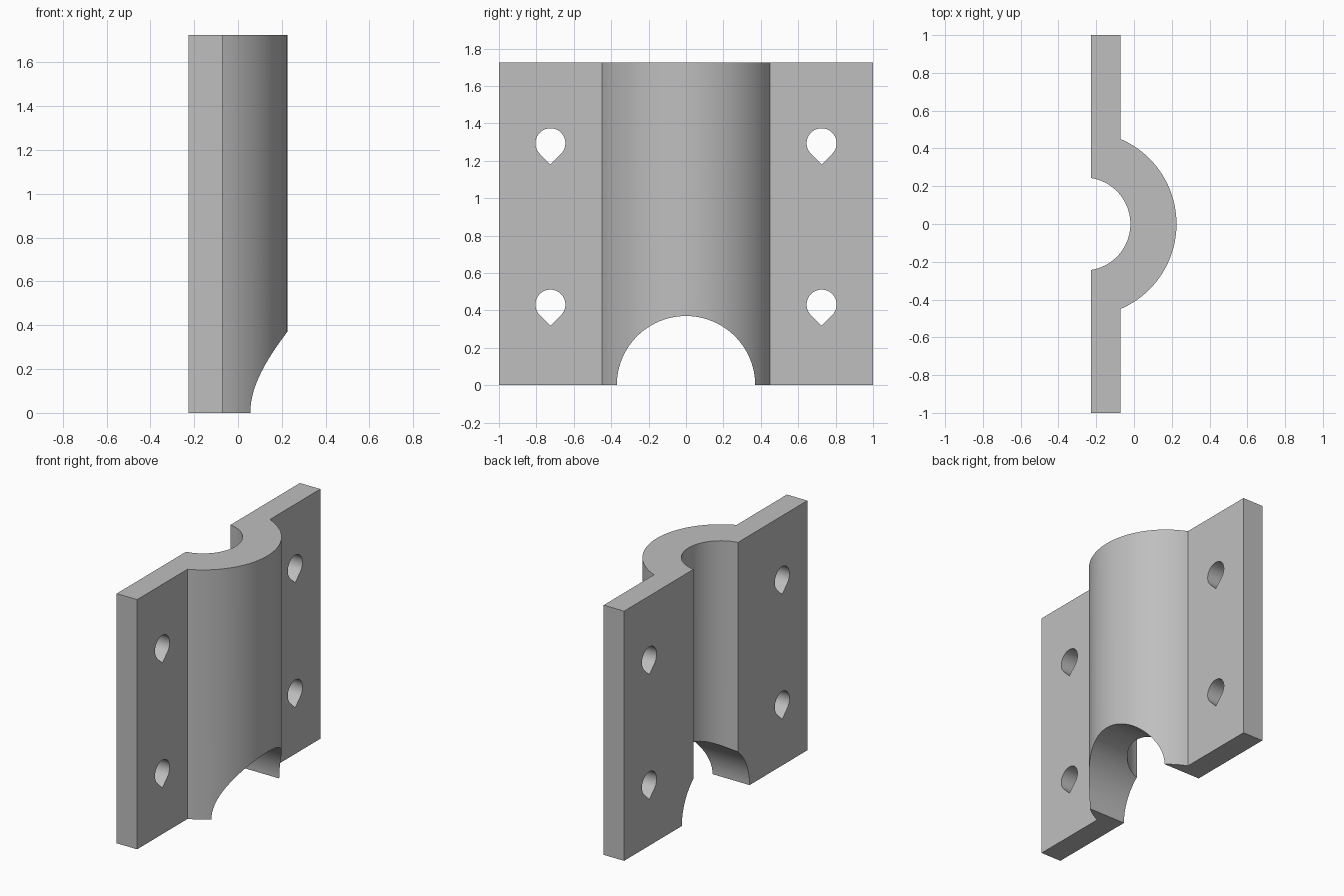
import bpy, bmesh
from math import sin, cos, asin, acos, pi, radians
from mathutils import Vector

if "Cube" in bpy.data.objects:
    bpy.data.objects.remove(bpy.data.objects["Cube"])

HEIGHT = 1.725
BACK, FACE = -0.227, -0.071      # flange faces
AXIS = -0.265                    # centre of the pipe channel
OUTER, INNER = 0.49, 0.246       # channel radii
HOLE = 0.08

grey = bpy.data.materials.new("Plain grey")
grey.use_nodes = True
colour = (0.52, 0.52, 0.52, 1)
grey.diffuse_color = colour
grey.node_tree.nodes["Principled BSDF"].inputs["Base Color"].default_value = colour


def arc(cx, cy, r, start, end, steps):
    angles = [start + (end - start) * i / steps for i in range(steps + 1)]
    return [(cx + r * cos(a), cy + r * sin(a)) for a in angles]


def prism(name, points, direction):
    """Extrude a closed outline of 3D points along a direction."""
    bm = bmesh.new()
    face = bm.faces.new([bm.verts.new(p) for p in points])
    moved = bmesh.ops.extrude_face_region(bm, geom=[face])["geom"]
    bmesh.ops.translate(bm, vec=Vector(direction),
                        verts=[v for v in moved if isinstance(v, bmesh.types.BMVert)])
    bmesh.ops.recalc_face_normals(bm, faces=bm.faces[:])
    mesh = bpy.data.meshes.new(name)
    bm.to_mesh(mesh)
    bm.free()
    mesh.materials.append(grey)
    obj = bpy.data.objects.new(name, mesh)
    bpy.context.collection.objects.link(obj)
    return obj


# Clamp half: two flanges joined by a half-round channel
a_out = acos((FACE - AXIS) / OUTER)
a_in = acos((BACK - AXIS) / INNER)
outline = [(BACK, -1), (FACE, -1)]
outline += arc(AXIS, 0, OUTER, -a_out, a_out, 64)
outline += [(FACE, 1), (BACK, 1)]
outline += arc(AXIS, 0, INNER, a_in, -a_in, 48)
clamp = prism("clamp_half", [(x, y, 0) for x, y in outline], (0, 0, HEIGHT))

# Cutters: round notch at the foot and four teardrop bolt holes
notch = arc(0, 0, 0.37, 0, 2 * pi, 96)[:-1]
cutters = [prism("notch_cutter", [(-1, y, z) for y, z in notch], (2, 0, 0))]
for side in (-1, 1):
    for z0 in (HEIGHT / 4, HEIGHT * 3 / 4):
        drop = arc(side * 0.725, z0, HOLE, -pi / 4, pi * 5 / 4, 48)
        drop.append((side * 0.725, z0 - HOLE * 2 ** 0.5))
        cutters.append(prism("bolt_hole_cutter", [(-1, y, z) for y, z in drop], (2, 0, 0)))

bpy.context.view_layer.objects.active = clamp
clamp.select_set(True)
for cutter in cutters:
    cut = clamp.modifiers.new(cutter.name, "BOOLEAN")
    cut.operation = "DIFFERENCE"
    cut.solver = "EXACT"
    cut.object = cutter
    bpy.ops.object.modifier_apply(modifier=cut.name)
    bpy.data.objects.remove(cutter)

bpy.ops.object.shade_smooth_by_angle(angle=radians(25))
